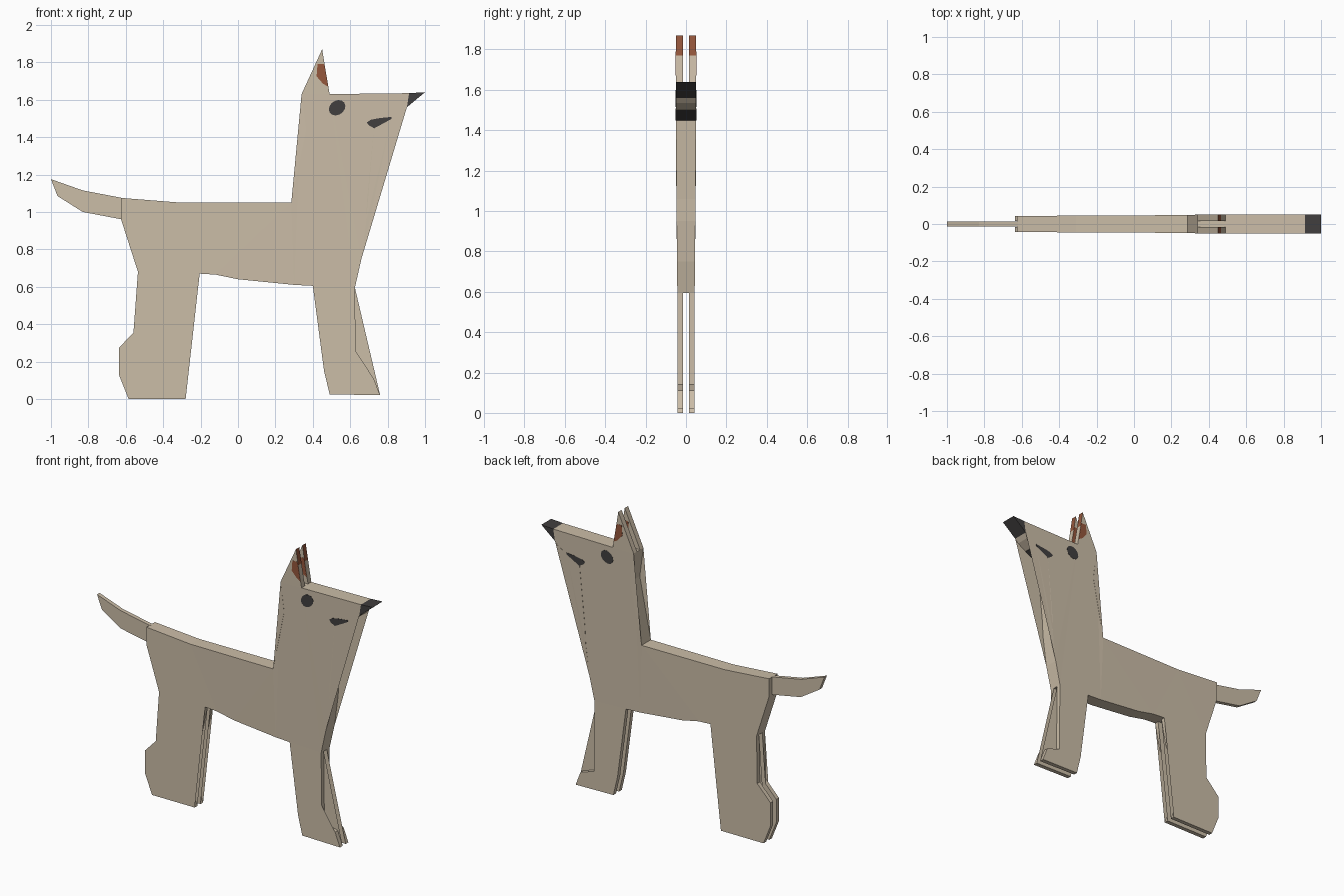
import bpy, bmesh, math

if "Cube" in bpy.data.objects:
    bpy.data.objects.remove(bpy.data.objects["Cube"])


def material(name, rgb):
    m = bpy.data.materials.new(name)
    m.diffuse_color = (*rgb, 1)
    m.use_nodes = True
    m.node_tree.nodes["Principled BSDF"].inputs["Base Color"].default_value = m.diffuse_color
    return m


BEIGE = material("beige coat", (0.60, 0.51, 0.39))
DARK = material("charcoal", (0.052, 0.049, 0.049))
RUST = material("rust inner ear", (0.30, 0.095, 0.045))


def half(x, z):
    """Half thickness: slim at legs and rump, thicker at the head."""
    tz = min(1, max(0, (z - 0.6) / 0.65))
    tx = min(1, max(0, (x + 0.63) / 0.95))
    return 0.043 + 0.007 * tz * tx


def slab(bm, pts, y0, y1):
    """Closed slab between two y functions over an x-z outline."""
    a = [bm.verts.new((x, y0(x, z), z)) for x, z in pts]
    b = [bm.verts.new((x, y1(x, z), z)) for x, z in pts]
    n = len(pts)
    bm.faces.new(a)
    bm.faces.new(b[::-1])
    for i in range(n):
        j = (i + 1) % n
        bm.faces.new((a[j], a[i], b[i], b[j]))


def part(name, pts, mat, inner=None, proud=0.0, thick=None):
    """One centred slab, or a mirrored pair when inner is given."""
    bm = bmesh.new()
    outer = (lambda x, z: thick) if thick else (lambda x, z: half(x, z) + proud)
    if inner is None:
        slab(bm, pts, lambda x, z: -outer(x, z), outer)
    else:
        for s in (-1, 1):
            slab(bm, pts, lambda x, z: s * inner(x, z), lambda x, z: s * outer(x, z))
    big = [f for f in bm.faces if len(f.verts) > 4]
    bmesh.ops.triangulate(bm, faces=big)
    bmesh.ops.recalc_face_normals(bm, faces=bm.faces[:])
    me = bpy.data.meshes.new(name)
    bm.to_mesh(me)
    bm.free()
    me.materials.append(mat)
    ob = bpy.data.objects.new(name, me)
    bpy.context.collection.objects.link(ob)
    return ob


def gap(x, z):
    return 0.016


# Torso, neck and head
part("body", [(-0.625, 1.075), (-0.31, 1.05), (0.285, 1.05), (0.365, 1.44),
              (0.34, 1.63), (0.49, 1.63), (0.915, 1.635), (0.903, 1.56),
              (0.88, 1.535), (0.82, 1.50), (0.727, 1.45), (0.69, 1.06),
              (0.685, 0.95), (0.66, 0.75), (0.625, 0.595), (0.40, 0.605),
              (0.30, 0.61), (0, 0.64), (-0.12, 0.665), (-0.205, 0.67),
              (-0.535, 0.68), (-0.625, 0.96)], BEIGE)

# Thin tail
part("tail", [(-0.62, 1.075), (-0.83, 1.115), (-1, 1.175), (-0.965, 1.085),
              (-0.83, 1.0), (-0.62, 0.96)], BEIGE, thick=0.013)

# Paired legs
part("hind_legs", [(-0.535, 0.68), (-0.54, 0.375), (-0.635, 0.275), (-0.635, 0.125),
                   (-0.585, 0), (-0.28, 0), (-0.315, 0.09), (-0.455, 0.122),
                   (-0.455, 0.275), (-0.305, 0.38), (-0.24, 0.5), (-0.205, 0.67)],
     BEIGE, inner=gap)
part("front_legs", [(0.40, 0.605), (0.46, 0.15), (0.49, 0.025), (0.76, 0.02),
                    (0.725, 0.11), (0.63, 0.14), (0.625, 0.595)], BEIGE, inner=gap)

# Paired ears; the upper part of the front edge is rust
ears = part("ears", [(0.34, 1.63), (0.45, 1.87), (0.466, 1.77), (0.49, 1.63)],
            BEIGE, inner=gap)
ears.data.materials.append(RUST)
for p in ears.data.polygons:
    if p.center.z > 1.8 and p.normal.x > 0.8:
        p.material_index = 1

# Rust patches on the outer and inner ear sides
patch = [(0.425, 1.79), (0.462, 1.79), (0.482, 1.67), (0.455, 1.685), (0.42, 1.725)]
part("outer_ear_patches", patch, RUST, inner=lambda x, z: half(x, z) - 0.001, proud=0.001)
part("inner_ear_patches", patch, RUST, inner=lambda x, z: 0.015, thick=0.017)

# Nose tip, mouth and eyes
part("nose", [(0.915, 1.635), (1.0, 1.64), (0.903, 1.56)], DARK)
part("mouth", [(0.688, 1.478), (0.71, 1.493), (0.76, 1.502), (0.82, 1.508),
               (0.822, 1.498), (0.728, 1.447), (0.70, 1.463)], DARK, proud=0.001)
eye = []
for i in range(14):
    t, r = 2 * math.pi * i / 14, math.radians(35)
    u, v = 0.047 * math.cos(t), 0.038 * math.sin(t)
    eye.append((0.53 + u * math.cos(r) - v * math.sin(r),
                1.557 + u * math.sin(r) + v * math.cos(r)))
part("eyes", eye, DARK, inner=lambda x, z: half(x, z) - 0.001, proud=0.001)
